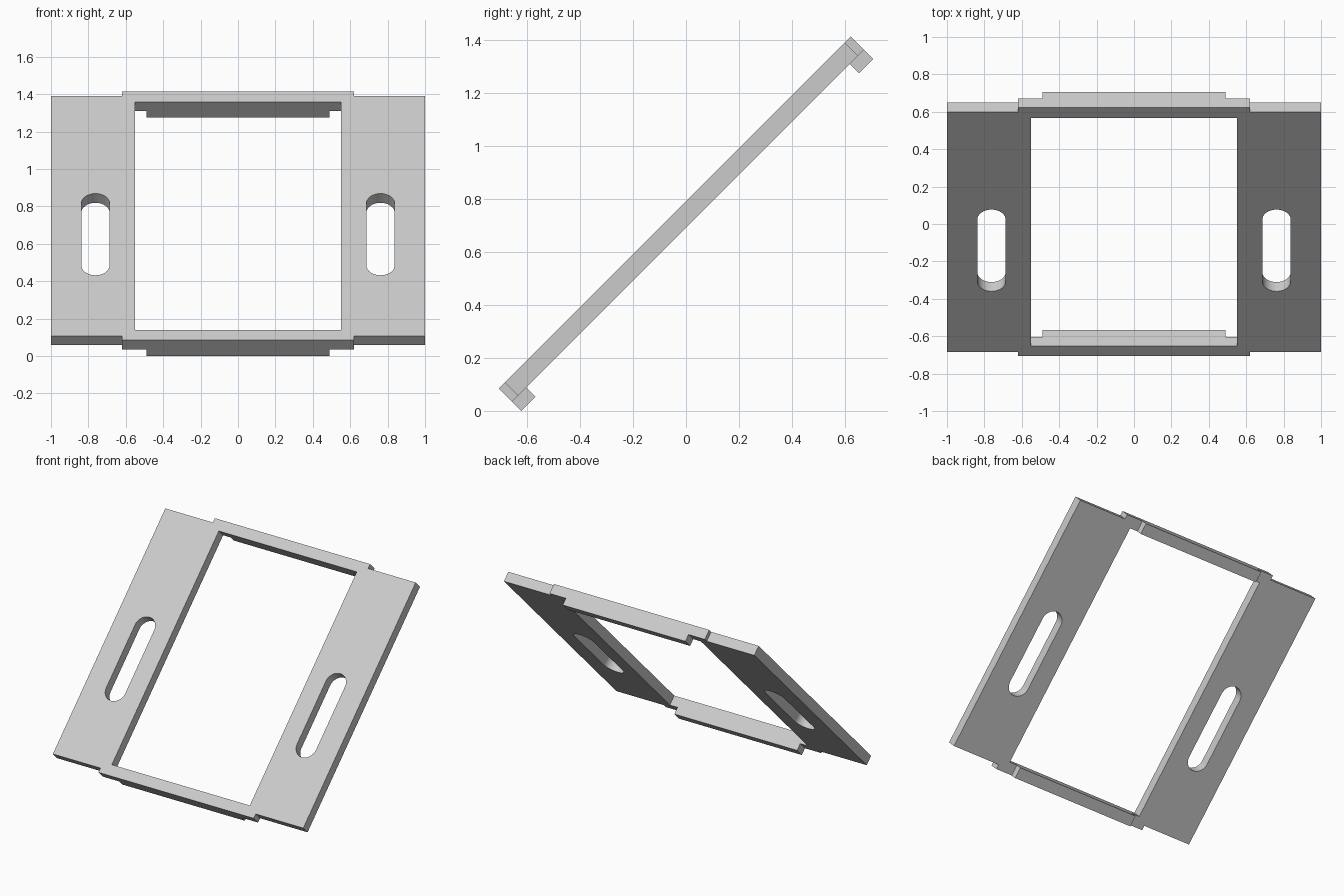
import bpy
import math
from mathutils import Matrix

if "Cube" in bpy.data.objects:
    bpy.data.objects.remove(bpy.data.objects["Cube"], do_unlink=True)

# Plain grey finish
grey = bpy.data.materials.new("light grey")
grey.use_nodes = True
color = (0.6, 0.6, 0.6, 1)
grey.diffuse_color = color
grey.node_tree.nodes["Principled BSDF"].inputs["Base Color"].default_value = color

# Sizes in the plane of the frame, before it is tilted
THICK = 0.07
PANEL_END, RAIL_END, OPEN_END = 0.907, 0.939, 0.863
RAIL_X, OPEN_X, LIP_X = 0.62, 0.551, 0.49
LIP_DROP = 0.05
TILT = Matrix.Rotation(math.radians(45), 4, "X") @ Matrix.Translation((0, 0.4995, 0.5245))


def rectangle(x, y):
    return [(-x, -y), (x, -y), (x, y), (-x, y)]


def slot(cx, cy, radius, half_length, steps=16):
    points = []
    for end, start in ((1, 0), (-1, math.pi)):
        for i in range(steps + 1):
            a = start + math.pi * i / steps
            points.append((cx + radius * math.cos(a),
                           cy + end * (half_length - radius) + radius * math.sin(a)))
    return points


def plate(name, loops, thickness, z=0):
    """Flat plate from an outline and its holes, tilted into place."""
    curve = bpy.data.curves.new(name, "CURVE")
    curve.dimensions = "2D"
    curve.fill_mode = "BOTH"
    curve.extrude = thickness / 2
    for points in loops:
        spline = curve.splines.new("POLY")
        spline.points.add(len(points) - 1)
        for p, (x, y) in zip(spline.points, points):
            p.co = (x, y, 0, 1)
        spline.use_cyclic_u = True
    obj = bpy.data.objects.new(name, curve)
    bpy.context.collection.objects.link(obj)
    bpy.ops.object.select_all(action="DESELECT")
    obj.select_set(True)
    bpy.context.view_layer.objects.active = obj
    bpy.ops.object.convert(target="MESH")
    obj = bpy.context.object
    obj.name = name
    obj.data.transform(TILT @ Matrix.Translation((0, 0, z)))
    obj.data.materials.clear()
    obj.data.materials.append(grey)
    bpy.ops.object.shade_smooth_by_angle(angle=math.radians(30))
    return obj


# Frame: side panels joined by slightly longer end rails, with slots
corner = [(1, PANEL_END), (RAIL_X, PANEL_END), (RAIL_X, RAIL_END)]
top = corner + [(-x, y) for x, y in reversed(corner)]
outline = top + [(-x, -y) for x, y in top]
slots = [slot(side * 0.762, -0.14, 0.076, 0.309) for side in (-1, 1)]
plate("slotted_frame", [outline, rectangle(OPEN_X, OPEN_END)] + slots, THICK)

# Lips under the two end rails
for name, side in (("upper_lip", 1), ("lower_lip", -1)):
    mid = side * (RAIL_END + OPEN_END) / 2
    loop = [(x, y + mid) for x, y in rectangle(LIP_X, (RAIL_END - OPEN_END) / 2)]
    plate(name, [loop], LIP_DROP, -(THICK + LIP_DROP) / 2)
